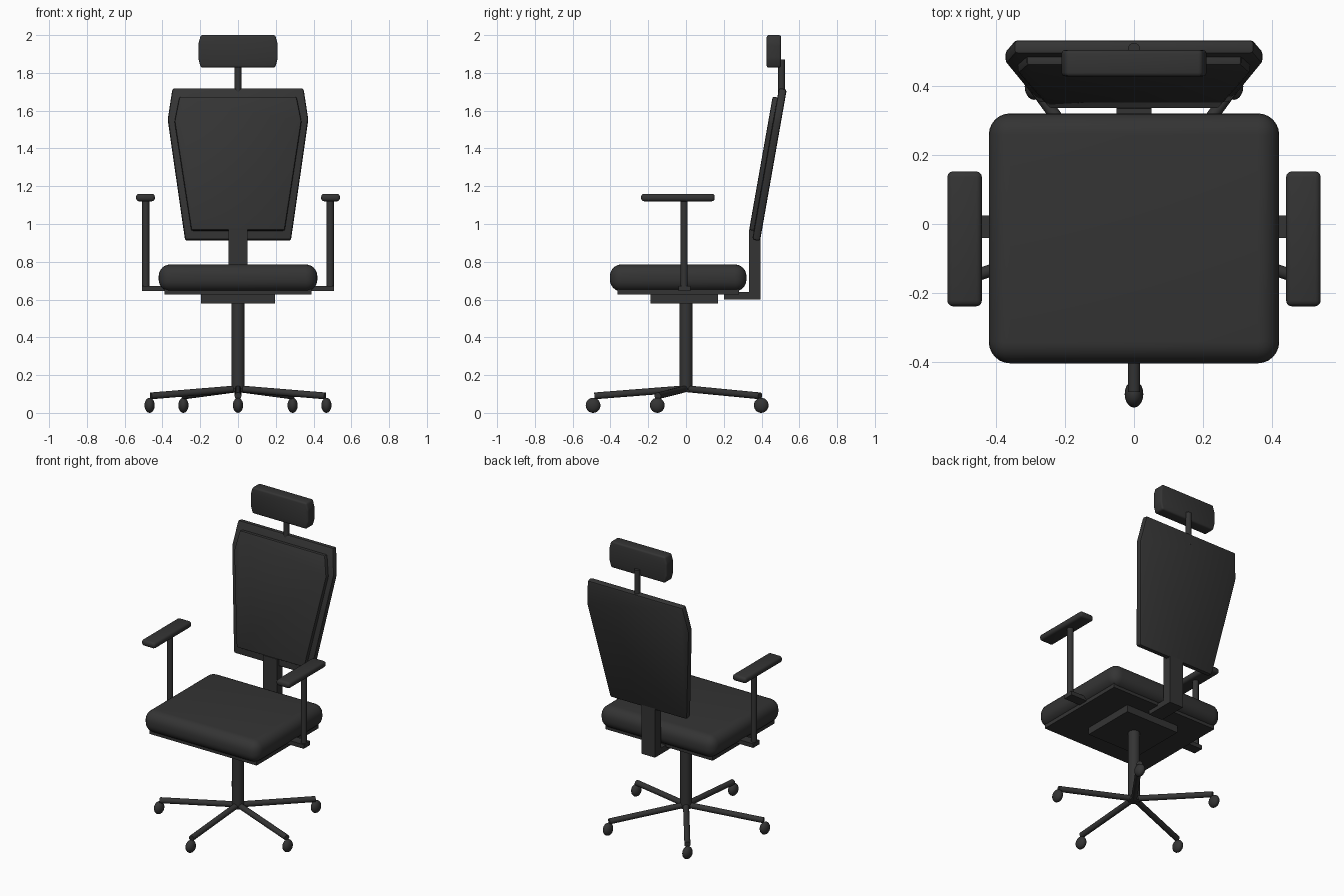
import bpy, bmesh, math
from mathutils import Vector, Matrix

if "Cube" in bpy.data.objects:
    bpy.data.objects.remove(bpy.data.objects["Cube"])

black = bpy.data.materials.new("charcoal black")
black.diffuse_color = (0.034, 0.034, 0.034, 1)
black.use_nodes = True
black.node_tree.nodes["Principled BSDF"].inputs["Base Color"].default_value = black.diffuse_color


def finish(name, bm, bevel=0, segments=3, smooth=True):
    """Turn a bmesh into a named, bevelled, shaded object."""
    bmesh.ops.recalc_face_normals(bm, faces=bm.faces)
    if bevel:
        bmesh.ops.bevel(bm, geom=bm.edges[:], offset=bevel, segments=segments,
                        profile=0.5, affect='EDGES', clamp_overlap=True)
    me = bpy.data.meshes.new(name)
    bm.to_mesh(me)
    bm.free()
    me.materials.append(black)
    ob = bpy.data.objects.new(name, me)
    bpy.context.collection.objects.link(ob)
    if smooth:
        bpy.ops.object.select_all(action='DESELECT')
        ob.select_set(True)
        bpy.context.view_layer.objects.active = ob
        bpy.ops.object.shade_smooth_by_angle(angle=math.radians(35))
    return ob


def box(name, lo, hi, bevel=0, segments=3):
    lo, hi = Vector(lo), Vector(hi)
    bm = bmesh.new()
    m = Matrix.Translation((lo + hi) / 2) @ Matrix.Diagonal((*(hi - lo), 1))
    bmesh.ops.create_cube(bm, size=1, matrix=m)
    return finish(name, bm, bevel, segments, bevel > 0)


def rod(name, a, b, r, sides=20):
    a, b = Vector(a), Vector(b)
    d = b - a
    bm = bmesh.new()
    m = Matrix.Translation((a + b) / 2) @ d.to_track_quat('Z', 'Y').to_matrix().to_4x4()
    bmesh.ops.create_cone(bm, cap_ends=True, segments=sides, radius1=r, radius2=r,
                          depth=d.length, matrix=m)
    return finish(name, bm)


def panel(name, half, w0, w1, centre, tilt, bevel, segments=2):
    """Mirrored outline of (x, height) points, thickened and leaned back."""
    outline = half + [(-x, v) for x, v in reversed(half)]
    bm = bmesh.new()
    face = bm.faces.new([bm.verts.new((x, w0, v)) for x, v in outline])
    ext = bmesh.ops.extrude_face_region(bm, geom=[face])
    verts = [g for g in ext["geom"] if isinstance(g, bmesh.types.BMVert)]
    bmesh.ops.translate(bm, verts=verts, vec=(0, w1 - w0, 0))
    ob = finish(name, bm, bevel, segments)
    ob.matrix_world = Matrix.Translation(centre) @ Matrix.Rotation(-math.radians(tilt), 4, 'X')
    return ob


# Seat, its base plate and the tilt mechanism
box("seat_cushion", (-0.42, -0.403, 0.643), (0.42, 0.32, 0.786), 0.062, 6)
box("seat_plate", (-0.39, -0.363, 0.627), (0.39, 0.28, 0.66))
box("tilt_mechanism", (-0.195, -0.188, 0.58), (0.195, 0.17, 0.635))

# L-shaped back support
box("back_support_foot", (-0.05, 0.20, 0.60), (0.05, 0.34, 0.64))
box("back_support_upright", (-0.05, 0.333, 0.60), (0.05, 0.394, 0.97))

# Backrest shell with a raised cushion
back = (0, 0.442, 1.315)
panel("backrest_shell", [(0.28, -0.408), (0.372, 0.24), (0.347, 0.408)],
      -0.021, 0.021, back, 10, 0.012)
panel("backrest_cushion", [(0.247, -0.36), (0.336, 0.225), (0.31, 0.357)],
      -0.046, 0.0, back, 10, 0.009)

# Headrest on its stem
rod("headrest_stem", (0, 0.506, 1.65), (0, 0.506, 1.87), 0.018)
panel("headrest", [(0.197, -0.086), (0.21, -0.04), (0.21, 0.04), (0.197, 0.086)],
      -0.038, 0.038, (0, 0.465, 1.914), 0, 0.011, 3)

# Armrests on both sides
for side, s in (("left", -1), ("right", 1)):
    x0, x1 = sorted((s * 0.44, s * 0.54))
    box(side + "_arm_pad", (x0, -0.238, 1.12), (x1, 0.152, 1.16), 0.016, 3)
    rod(side + "_arm_post", (s * 0.488, -0.01, 0.645), (s * 0.488, -0.01, 1.13), 0.019)
    x0, x1 = sorted((s * 0.38, s * 0.507))
    box(side + "_arm_bracket", (x0, -0.04, 0.645), (x1, 0.025, 0.672))

# Gas column and five-star base with casters
rod("column", (0, 0, 0.11), (0, 0, 0.60), 0.035, 28)
for i in range(5):
    a = math.radians(-90 + 72 * i)
    c, s = math.cos(a), math.sin(a)
    rod(f"base_leg_{i + 1}", (0, 0, 0.128), (0.485 * c, 0.485 * s, 0.09), 0.018, 16)
    bm = bmesh.new()
    m = Matrix.Translation((0.492 * c, 0.492 * s, 0.04)) @ Matrix.Diagonal((0.027, 0.039, 0.04, 1))
    bmesh.ops.create_uvsphere(bm, u_segments=20, v_segments=12, radius=1, matrix=m)
    finish(f"caster_{i + 1}", bm)
